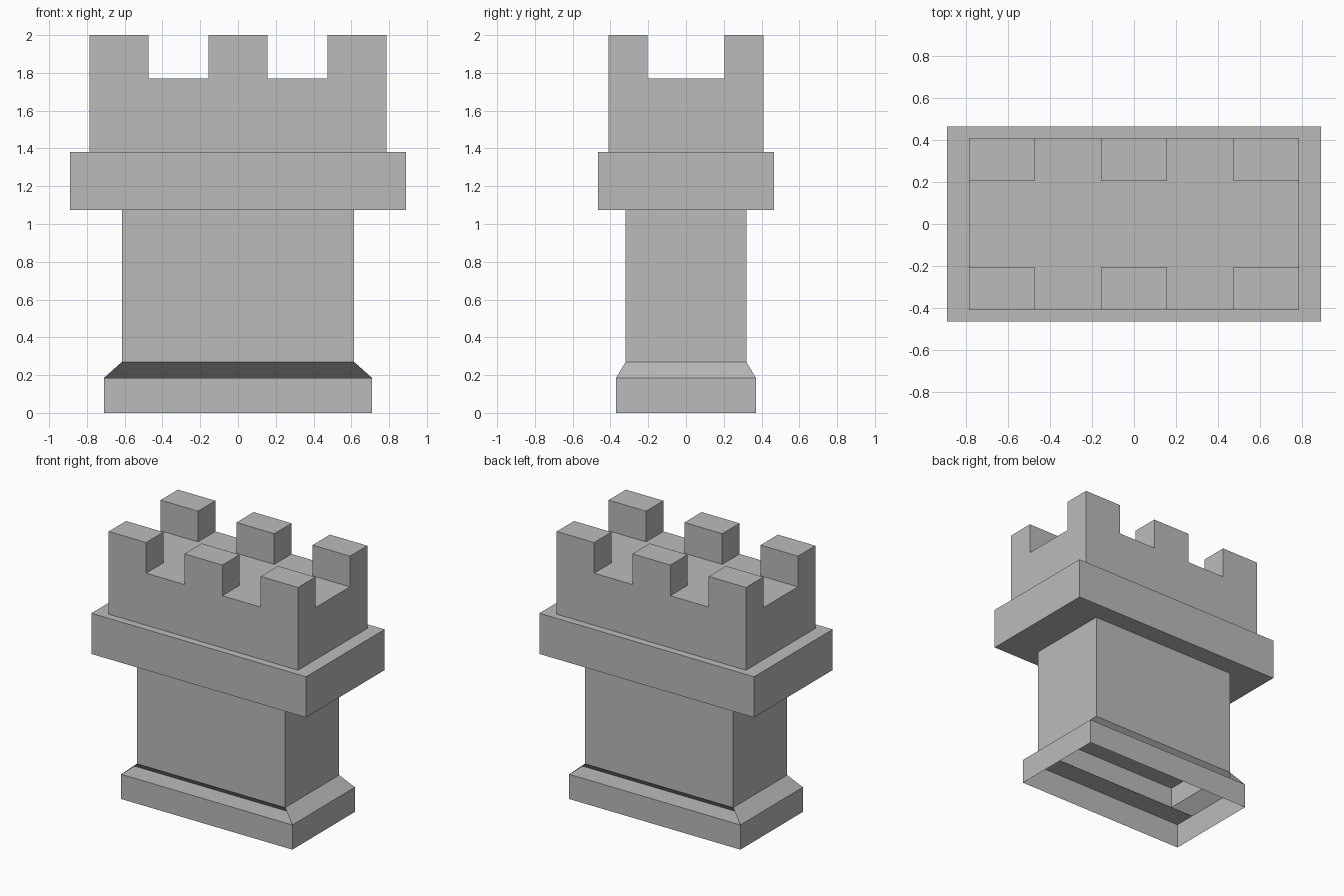
import bpy, bmesh

cube = bpy.data.objects.get("Cube")
if cube:
    bpy.data.objects.remove(cube, do_unlink=True)

stone = bpy.data.materials.new("grey_stone")
stone.use_nodes = True
COLOUR = (0.5, 0.5, 0.5, 1.0)
stone.diffuse_color = COLOUR
stone.node_tree.nodes["Principled BSDF"].inputs["Base Color"].default_value = COLOUR


def finish(name, bm):
    mesh = bpy.data.meshes.new(name)
    bm.to_mesh(mesh)
    bm.free()
    mesh.materials.append(stone)
    obj = bpy.data.objects.new(name, mesh)
    bpy.context.collection.objects.link(obj)
    return obj


def box(name, x0, x1, y0, y1, z0, z1, open_bottom=False, open_top=False):
    bm = bmesh.new()
    bmesh.ops.create_cube(bm, size=1)
    for v in bm.verts:
        v.co.x = x1 if v.co.x > 0 else x0
        v.co.y = y1 if v.co.y > 0 else y0
        v.co.z = z1 if v.co.z > 0 else z0
    bm.normal_update()
    drop = [f for f in bm.faces if (open_bottom and f.normal.z < -0.5)
            or (open_top and f.normal.z > 0.5)]
    bmesh.ops.delete(bm, geom=drop, context='FACES_ONLY')
    return finish(name, bm)


# Main levels and half sizes
BASE_X, BASE_Y, BASE_TOP = 0.71, 0.37, 0.185
SHAFT_X, SHAFT_Y, SHAFT_BOTTOM = 0.615, 0.32, 0.27
CAP_BOTTOM, CAP_TOP = 1.075, 1.38
TOP_X, TOP_Y, FLOOR, PEAK = 0.785, 0.41, 1.77, 2.0
GAP_Y = 0.205

# Hollow foot, open underneath
box("base_walls", -BASE_X, BASE_X, -BASE_Y, BASE_Y, 0, BASE_TOP, True, True)

# Collar: sloped ends, with a ledge and an undercut along front and back
bm = bmesh.new()
for s in (-1, 1):
    ends = [(s * BASE_X, -BASE_Y, BASE_TOP), (s * BASE_X, BASE_Y, BASE_TOP),
            (s * SHAFT_X, SHAFT_Y, SHAFT_BOTTOM), (s * SHAFT_X, -SHAFT_Y, SHAFT_BOTTOM)]
    bm.faces.new([bm.verts.new(p) for p in (ends if s > 0 else ends[::-1])])
    profile = [(BASE_X, BASE_Y, BASE_TOP), (BASE_X, 0.21, BASE_TOP),
               (SHAFT_X, SHAFT_Y, SHAFT_BOTTOM)]
    rows = [[bm.verts.new((-x, s * y, z)), bm.verts.new((x, s * y, z))]
            for x, y, z in profile]
    for a, b in zip(rows, rows[1:]):
        quad = [a[0], a[1], b[1], b[0]]
        bm.faces.new(quad if s < 0 else quad[::-1])
finish("base_collar", bm)

# Hollow shaft with an inner ceiling
box("shaft", -SHAFT_X, SHAFT_X, -SHAFT_Y, SHAFT_Y, SHAFT_BOTTOM, CAP_BOTTOM, True)
box("shaft_ceiling", -0.61, 0.61, -0.315, 0.315, 0.42, 0.43)

# Wide cap and upper block
box("cap", -0.89, 0.89, -0.465, 0.465, CAP_BOTTOM, CAP_TOP)
box("upper_block", -TOP_X, TOP_X, -TOP_Y, TOP_Y, CAP_TOP, FLOOR, True)

# Three merlons along the front and three along the back
spans = {"right": (-TOP_X, -0.475), "middle": (-0.157, 0.157), "left": (0.475, TOP_X)}
for row, (y0, y1) in {"front": (-TOP_Y, -GAP_Y), "back": (GAP_Y, TOP_Y)}.items():
    for side, (x0, x1) in spans.items():
        box(f"{row}_{side}_merlon", x0, x1, y0, y1, FLOOR, PEAK, True)
